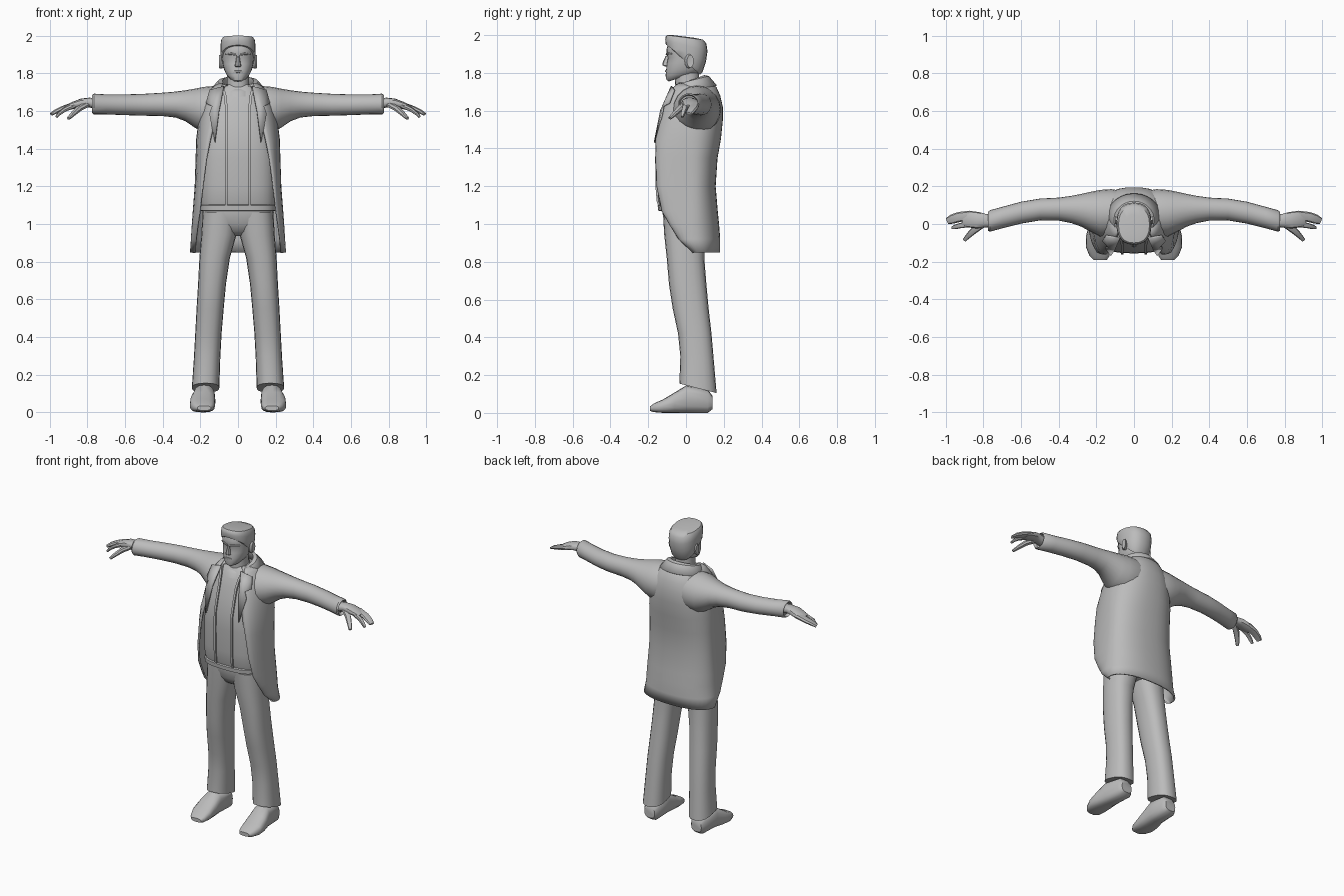
import bpy, bmesh, math
from mathutils import Vector

grey = bpy.data.materials.new("plain_grey")
grey.diffuse_color = (0.5, 0.5, 0.5, 1)


def finish(name, bm, mirror=False, thick=0, angle=40):
    bmesh.ops.recalc_face_normals(bm, faces=bm.faces)
    me = bpy.data.meshes.new(name)
    bm.to_mesh(me)
    bm.free()
    me.materials.append(grey)
    ob = bpy.data.objects.new(name, me)
    bpy.context.collection.objects.link(ob)
    bpy.ops.object.select_all(action='DESELECT')
    bpy.context.view_layer.objects.active = ob
    ob.select_set(True)
    bpy.ops.object.shade_smooth_by_angle(angle=math.radians(angle))
    if thick:
        m = ob.modifiers.new("thickness", 'SOLIDIFY')
        m.thickness, m.offset = thick, 0
    if mirror:
        ob.modifiers.new("mirror", 'MIRROR').use_clip = False
    return ob


def loft(name, rings, closed=True, **kw):
    """Skin a list of equal-length point rings, capped when closed."""
    bm = bmesh.new()
    rows = [[bm.verts.new(p) for p in r] for r in rings]
    n = len(rows[0])
    for a, b in zip(rows, rows[1:]):
        for i in range(n if closed else n - 1):
            j = (i + 1) % n
            bm.faces.new((a[i], a[j], b[j], b[i]))
    if closed:
        bm.faces.new(rows[0])
        bm.faces.new(rows[-1])
    return finish(name, bm, **kw)


def oval(p=2.0, n=24):
    out = []
    for i in range(n):
        c, s = math.cos(math.tau * i / n), math.sin(math.tau * i / n)
        out.append((math.copysign(abs(c) ** (2 / p), c), math.copysign(abs(s) ** (2 / p), s)))
    return out


def zring(zf, zb, xc, rx, yf, yb, p=2.2, n=24):
    """Upright ring whose height runs from zf at the front to zb at the back."""
    return [(xc + rx * u, (yf + yb) / 2 + (yb - yf) / 2 * v, (zf + zb) / 2 + (zb - zf) / 2 * v)
            for u, v in oval(p, n)]


def xring(x, yc, zc, ry, rz, p=2.0, n=20):
    return [(x, yc + ry * u, zc + rz * v) for u, v in oval(p, n)]


def tube(name, path, n=8, **kw):
    """Tapered limb along (x, y, z, width, height) points."""
    pts = [Vector(q[:3]) for q in path]
    rings = []
    for i, q in enumerate(path):
        d = (pts[min(i + 1, len(pts) - 1)] - pts[max(i - 1, 0)]).normalized()
        side = d.cross(Vector((0, 0, 1))).normalized()
        up = side.cross(d)
        rings.append([pts[i] + side * q[3] * u + up * q[4] * v for u, v in oval(2.4, n)])
    return loft(name, rings, **kw)


# Shoes
shoe = [(.14, .175, .038, .02, .09), (.115, .175, .055, 0, .125), (.0, .18, .058, 0, .145),
        (-.06, .187, .067, 0, .108), (-.12, .189, .067, 0, .072), (-.17, .183, .053, .004, .05),
        (-.19, .18, .036, .01, .035)]
loft("shoe", [[(xc + rx * u, y, (a + b) / 2 + (b - a) / 2 * v) for u, v in oval(2.8, 16)]
              for y, xc, rx, a, b in shoe], mirror=True)

# Trousers
legs = [(.155, .105, .172, .073, -.035, .162), (.30, .28, .164, .07, -.03, .147),
        (.42, .42, .157, .07, -.042, .135), (.55, .55, .148, .072, -.07, .12),
        (.68, .68, .138, .074, -.09, .108), (.82, .82, .124, .081, -.102, .097),
        (.94, .94, .102, .093, -.115, .10), (1.06, 1.06, .09, .098, -.122, .11)]
loft("trouser_leg", [zring(*r, p=2.4, n=20) for r in legs], mirror=True)
loft("trouser_seat", [zring(z, z, 0, rx, f, b, 2.6) for z, rx, f, b in
                      [(.935, .06, -.05, .06), (.96, .12, -.09, .09), (1.0, .18, -.112, .105),
                       (1.06, .19, -.125, .115), (1.10, .188, -.125, .115)]])

# Inner jacket and its hem band
jacket = [(1.08, .195, -.135, .125), (1.12, .20, -.148, .125), (1.2, .20, -.155, .125),
          (1.35, .20, -.156, .135), (1.45, .195, -.153, .15), (1.55, .18, -.128, .16),
          (1.62, .16, -.108, .16), (1.68, .135, -.085, .15), (1.72, .10, -.062, .12),
          (1.74, .075, -.045, .09)]
loft("inner_jacket", [zring(z, z, 0, rx, f, b, 2.9, 32) for z, rx, f, b in jacket])
loft("jacket_hem_band", [zring(z, z, 0, rx, f, .12, 2.9, 32) for z, rx, f in
                         [(1.068, .193, -.136), (1.072, .20, -.148), (1.098, .20, -.15), (1.104, .194, -.14)]])

# Raised zip edges down the front, and the round shirt neckline
zip_rows = [(z, .062 if z < 1.66 else .062 + (z - 1.66) * .3, f) for z, rx, f, b in jacket[:-1]]
loft("zip_edge", [[(x - .007, f + .01, z), (x - .007, f - .007, z), (x + .007, f - .007, z),
                   (x + .007, f + .012, z)] for z, x, f in zip_rows], mirror=True)
loft("shirt_neckline", [zring(zf, zb, 0, rx, f, b) for zf, zb, rx, f, b in
                        [(1.675, 1.72, .078, -.095, .08), (1.70, 1.745, .07, -.082, .08),
                         (1.715, 1.755, .064, -.066, .072)]])

# Long open coat: one row per height = front edge x, y, side x, back y
coat = [(.85, .225, .04, .25, .175), (.92, .22, -.035, .245, .176), (1.0, .21, -.085, .24, .17),
        (1.07, .20, -.125, .235, .163), (1.2, .185, -.152, .225, .152), (1.35, .165, -.158, .22, .162),
        (1.45, .145, -.157, .217, .18), (1.55, .12, -.133, .205, .19), (1.62, .11, -.113, .19, .19),
        (1.68, .10, -.09, .165, .176), (1.72, .09, -.065, .135, .158), (1.745, .08, -.035, .10, .135)]


def coat_row(z, ex, ey, sx, by):
    mid = max(.03, ey + .02)
    half = []
    for k in range(7):
        t = math.pi / 2 * k / 6
        half.append((ex + (sx - ex) * math.sin(t), mid + (ey - mid) * math.cos(t), z))
    for k in range(1, 11):
        t = math.pi / 2 * k / 10
        half.append((sx * math.cos(t) ** .85, mid + (by - mid) * math.sin(t) ** .9, z))
    half[-1] = (0, by, z)
    return half + [(-x, y, h) for x, y, h in half[-2::-1]]


loft("coat_body", [coat_row(*r) for r in coat], closed=False, thick=.01)

# Sleeves blending out of the shoulders, with a hollow cuff
sleeve = [(.06, .06, 1.61, .115, .12), (.12, .057, 1.605, .128, .128), (.18, .057, 1.605, .124, .123),
          (.23, .065, 1.615, .106, .103), (.28, .073, 1.628, .087, .082), (.33, .077, 1.634, .073, .069),
          (.40, .079, 1.635, .061, .062), (.50, .077, 1.633, .058, .058), (.60, .06, 1.633, .058, .055),
          (.70, .034, 1.635, .057, .053), (.765, .016, 1.637, .057, .055), (.775, .014, 1.637, .05, .048),
          (.755, .016, 1.637, .045, .042)]
loft("sleeve", [xring(*r) for r in sleeve], mirror=True)

# Turned-down collar around the back of the neck
levels = []
for rx, yc, ry, zc, zd in [(.088, .02, .085, 1.70, .02), (.085, .02, .08, 1.757, .028),
                           (.105, .022, .097, 1.755, .025), (.145, .03, .13, 1.708, .024)]:
    angles = [math.radians(-140 + 14 * i) for i in range(21)]
    levels.append([(rx * math.sin(t), yc + ry * math.cos(t), zc + zd * math.cos(t)) for t in angles])
loft("coat_collar", levels, closed=False, thick=.008, angle=30)

# Notched lapels
bm = bmesh.new()
bm.faces.new([bm.verts.new(p) for p in [
    (.075, -.075, 1.73), (.15, -.062, 1.71), (.168, -.088, 1.64), (.136, -.12, 1.625),
    (.152, -.127, 1.585), (.122, -.166, 1.43), (.10, -.132, 1.6)]])
bmesh.ops.triangulate(bm, faces=bm.faces)
finish("lapel", bm, mirror=True, thick=.01, angle=30)

# Hands
tube("palm", [(.74, .016, 1.637, .034, .028), (.79, .018, 1.645, .036, .026), (.83, .02, 1.643, .044, .023),
              (.88, .026, 1.628, .044, .019), (.905, .028, 1.618, .038, .014)], n=12, mirror=True)
tube("outer_fingers", [(.87, .045, 1.632, .026, .016), (.93, .037, 1.613, .027, .014),
                       (.965, .026, 1.598, .025, .012), (.99, .016, 1.583, .018, .008)], mirror=True)
tube("index_finger", [(.87, .0, 1.63, .017, .015), (.92, -.008, 1.608, .014, .012),
                      (.95, -.016, 1.585, .012, .010), (.965, -.02, 1.568, .008, .007)], mirror=True)
tube("thumb", [(.80, .0, 1.635, .018, .016), (.845, -.03, 1.612, .019, .016),
               (.875, -.058, 1.585, .015, .012), (.90, -.085, 1.56, .010, .008)], mirror=True)

# Neck and head
loft("neck", [zring(z, z, 0, rx, f, b) for z, rx, f, b in
              [(1.66, .07, -.06, .08), (1.72, .06, -.056, .07), (1.80, .058, -.06, .07)]])
loft("head", [zring(a, b, 0, rx, f, k, 2.3) for a, b, rx, f, k in
              [(1.755, 1.785, .03, -.09, .0), (1.762, 1.79, .045, -.103, .045), (1.785, 1.80, .061, -.108, .065),
               (1.815, 1.82, .073, -.105, .075), (1.85, 1.85, .081, -.102, .088), (1.882, 1.88, .084, -.096, .096),
               (1.90, 1.90, .085, -.104, .10), (1.93, 1.93, .086, -.102, .104), (1.97, 1.95, .082, -.09, .095)]])
loft("nose", [zring(z, z, 0, rx, f, -.085, 2, 8) for z, rx, f in
              [(1.833, .012, -.11), (1.84, .018, -.124), (1.852, .014, -.125), (1.89, .008, -.108)]])
tube("lips", [(-.028, -.096, 1.808, .004, .004), (-.012, -.106, 1.809, .006, .006),
              (.012, -.106, 1.809, .006, .006), (.028, -.096, 1.808, .004, .004)])
tube("brow", [(.008, -.102, 1.898, .006, .005), (.035, -.097, 1.904, .008, .006),
              (.066, -.074, 1.9, .005, .004)], mirror=True)
loft("ear", [xring(x, .015 + dy, 1.862, ry, rz, n=12) for x, dy, ry, rz in
             [(.072, -.005, .016, .03), (.09, .0, .022, .038), (.101, .008, .018, .034),
              (.099, .008, .01, .022)]], mirror=True)

# Flat-topped short hair, low at the nape
loft("hair", [zring(a, b, 0, rx, f, k, 2.4) for a, b, rx, f, k in
              [(1.945, 1.79, .084, -.096, .075), (1.95, 1.805, .09, -.106, .088), (1.96, 1.86, .093, -.109, .106),
               (1.975, 1.915, .093, -.11, .114), (1.992, 1.955, .09, -.108, .108), (2.0, 1.975, .082, -.10, .092),
               (2.0, 1.985, .05, -.07, .05)]])
